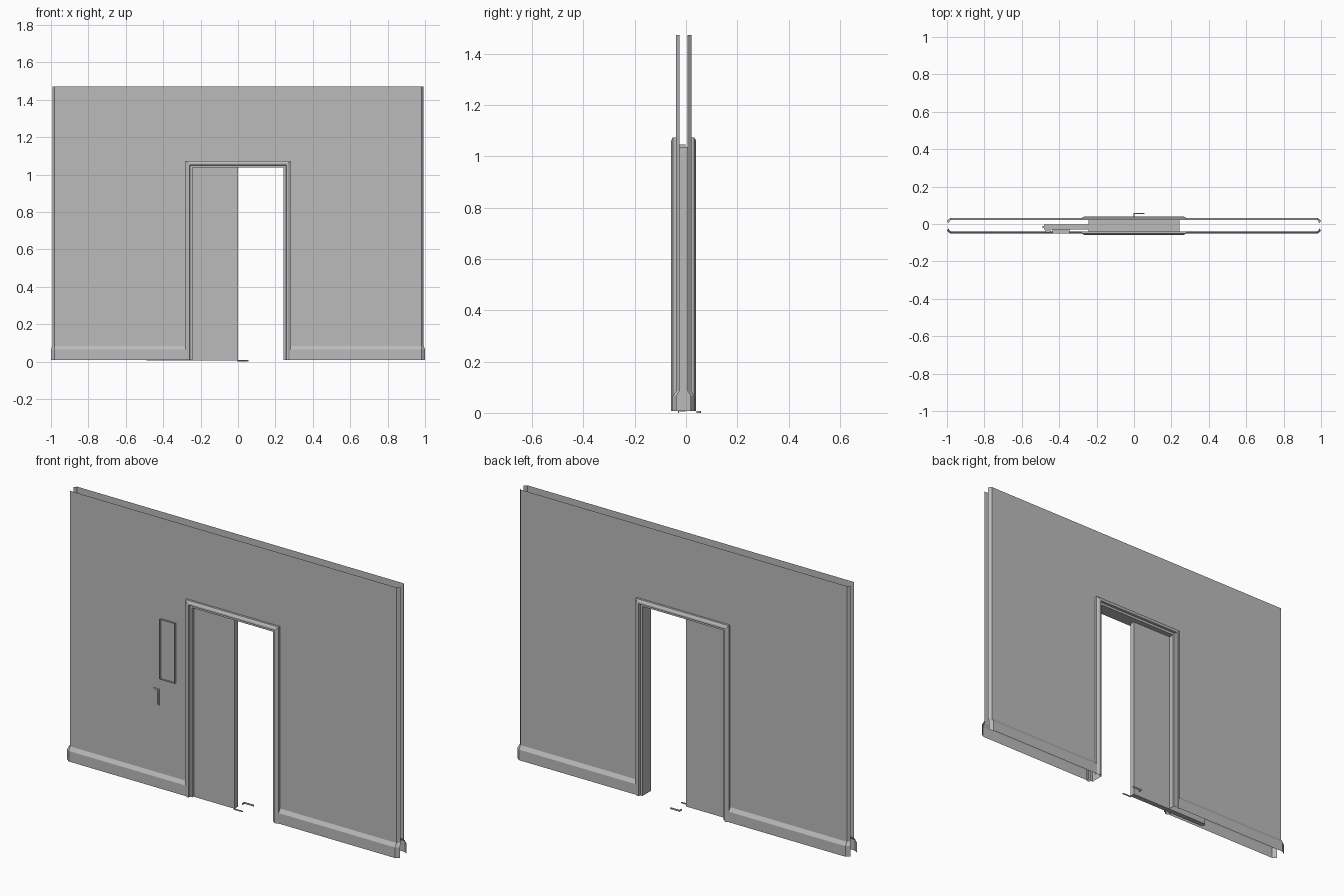
import bpy, bmesh

if "Cube" in bpy.data.objects:
    bpy.data.objects.remove(bpy.data.objects["Cube"], do_unlink=True)

grey = bpy.data.materials.new("plain_grey")
grey.use_nodes = True
COLOUR = (0.5, 0.5, 0.5, 1)
grey.diffuse_color = COLOUR
grey.node_tree.nodes["Principled BSDF"].inputs["Base Color"].default_value = COLOUR

MID = -0.0095      # centre plane between the two wall skins
FLOOR = 0.008


def finish(name, bm):
    mesh = bpy.data.meshes.new(name)
    bm.to_mesh(mesh)
    bm.free()
    mesh.materials.append(grey)
    ob = bpy.data.objects.new(name, mesh)
    bpy.context.collection.objects.link(ob)
    return ob


def grid(name, rows, skip=(), flip=False):
    """Sheet from rows of points, leaving out the listed cells."""
    bm = bmesh.new()
    vs = [[bm.verts.new(p) for p in row] for row in rows]
    for j in range(len(rows) - 1):
        for i in range(len(rows[0]) - 1):
            if (i, j) in skip:
                continue
            quad = [vs[j][i], vs[j][i + 1], vs[j + 1][i + 1], vs[j + 1][i]]
            bm.faces.new(quad[::-1] if flip else quad)
    bmesh.ops.delete(bm, geom=[v for v in bm.verts if not v.link_faces], context='VERTS')
    return finish(name, bm)


def box(name, lo, hi, bevel=0):
    bm = bmesh.new()
    bmesh.ops.create_cube(bm, size=1)
    for v in bm.verts:
        v.co = [(a + b) / 2 + c * (b - a) for a, b, c in zip(lo, hi, v.co)]
    if bevel:
        edges = [e for e in bm.edges
                 if abs(e.verts[0].co.z - e.verts[1].co.z) > 0.1 and e.verts[0].co.x < lo[0] + 0.01]
        bmesh.ops.bevel(bm, geom=edges, offset=bevel, segments=2, affect='EDGES')
    return finish(name, bm)


# Wall skins: skirting at the foot, bent-in ends and a doorway
columns = [(-0.993, 1), (-0.98, 0), (-0.262, 0), (0.262, 0), (0.98, 0), (0.993, 1)]
levels = [(FLOOR, 1), (0.065, 1), (0.085, 0), (1.055, 0), (1.472, 0)]
for side, name in ((-1, "front_wall"), (1, "back_wall")):
    rows = []
    for z, skirt in levels:
        rows.append([(x + end * skirt * (0.007 if x > 0 else -0.007),
                      MID + side * (0.03 + 0.0125 * skirt - 0.0145 * end), z)
                     for x, end in columns])
    grid(name, rows, skip=[(2, 0), (2, 1), (2, 2)], flip=side > 0)

# Door frame: one moulding profile swept up, across and down
half = [(0.28, 0.03), (0.28, 0.0415), (0.267, 0.0485), (0.258, 0.0485), (0.256, 0.036), (0.243, 0.036)]
profile = [(d, MID - y) for d, y in half] + [(d, MID + y) for d, y in reversed(half)]
sweep = []
for sx, top in ((-1, False), (-1, True), (1, True), (1, False)):
    sweep.append([(sx * d, y, 0.794 + d if top else FLOOR) for d, y in profile])
grid("door_frame", sweep)

# Sliding door, half open with the rest in the wall pocket
box("sliding_door", (-0.49, -0.03, 0.005), (0, -0.002, 1.045), bevel=0.008)

# Open display surround standing proud of the front wall
bounds = [(-0.436, 0.6), (-0.345, 0.6), (-0.345, 0.925), (-0.436, 0.925), (-0.436, 0.6)]
grid("display_surround", [[(x, y, z) for x, z in bounds] for y in (-0.05, -0.002)], flip=True)

# Small switch plate with a raised rim
box("switch_plate", (-0.476, -0.044, 0.45), (-0.444, -0.036, 0.54))
box("switch_button", (-0.47, -0.046, 0.457), (-0.45, -0.04, 0.533))

# Floor guides beside the door edge
box("front_floor_guide", (-0.005, -0.032, 0), (0.05, -0.028, 0.006))
box("back_floor_guide", (-0.003, 0.054, 0), (0.055, 0.058, 0.008))
box("back_guide_stub", (-0.003, 0.04, 0), (0.002, 0.058, 0.008))
